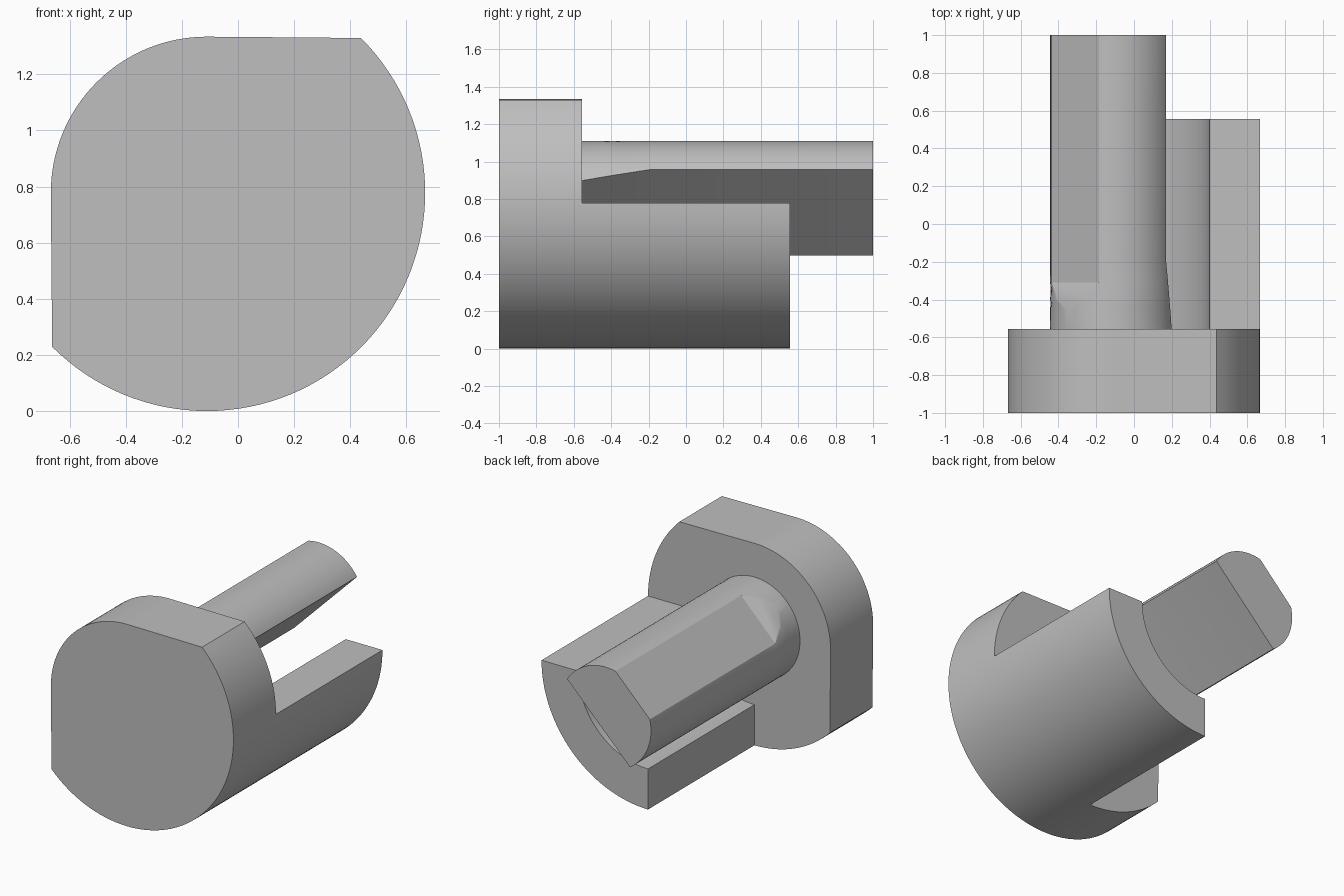
import bpy, bmesh
from math import sin, cos, acos, radians, pi

cube = bpy.data.objects.get("Cube")
if cube:
    bpy.data.objects.remove(cube)

CX, CZ = -0.111, 0.778           # common axis of every round surface
R_BODY, R_CORNER, R_CHANNEL, R_SHAFT = 0.778, 0.556, 0.51, 0.333
Y_FRONT, Y_HEAD, Y_SLEEVE, Y_BACK = -1, -0.556, 0.555, 1

grey = bpy.data.materials.new("plain grey")
grey.use_nodes = True
COLOUR = (0.52, 0.52, 0.52, 1)
grey.diffuse_color = COLOUR
grey.node_tree.nodes["Principled BSDF"].inputs["Base Color"].default_value = COLOUR


def arc(r, start, end, steps):
    """Points on a circle about the common axis, angles in radians."""
    angles = [start + (end - start) * i / steps for i in range(steps + 1)]
    return [(CX + r * cos(a), CZ + r * sin(a)) for a in angles]


def loft(name, sections):
    """Solid through (y, outline) sections with matching point counts."""
    bm = bmesh.new()
    rings = [[bm.verts.new((x, y, z)) for x, z in pts] for y, pts in sections]
    for a, b in zip(rings, rings[1:]):
        n = len(a)
        for i in range(n):
            j = (i + 1) % n
            bm.faces.new((a[i], a[j], b[j], b[i]))
    bm.faces.new(rings[0])
    bm.faces.new(rings[-1])
    bmesh.ops.recalc_face_normals(bm, faces=bm.faces)
    mesh = bpy.data.meshes.new(name)
    bm.to_mesh(mesh)
    bm.free()
    mesh.materials.append(grey)
    obj = bpy.data.objects.new(name, mesh)
    bpy.context.collection.objects.link(obj)
    return obj


def activate(obj):
    bpy.ops.object.select_all(action='DESELECT')
    obj.select_set(True)
    bpy.context.view_layer.objects.active = obj


def smooth(obj):
    activate(obj)
    bpy.ops.object.shade_smooth_by_angle(angle=radians(20))


# Head outline: large circle, flat top and left side, rounded corner between
top_angle = acos((0.438 - CX) / R_BODY)
left_angle = -pi / 2 - top_angle
outline = (arc(R_BODY, left_angle, -pi / 2, 16)
           + arc(R_BODY, -pi / 2, 0, 32)[1:]
           + arc(R_BODY, 0, top_angle, 16)[1:]
           + arc(R_CORNER, pi / 2, pi, 32))
body = loft("head_and_sleeve", [(Y_FRONT, outline), (Y_SLEEVE, outline)])

# Behind the head, cut away all but a quarter sleeve
waste = ([(-2, -1), (CX, -1)] + arc(R_CHANNEL, -pi / 2, 0, 32)
         + [(2, CZ), (2, 3), (-2, 3)])
cutter = loft("sleeve_cutter", [(Y_HEAD, waste), (2, waste)])
cutter.hide_render = True
cut = body.modifiers.new("sleeve cut", 'BOOLEAN')
cut.operation = 'DIFFERENCE'
cut.solver = 'EXACT'
cut.object = cutter
activate(body)
bpy.ops.object.modifier_apply(modifier=cut.name)
bpy.data.objects.remove(cutter)
smooth(body)


def shaft_outline(low, high):
    """Round bar with two diagonal flats at the given distances from the axis."""
    a, b = acos(low / R_SHAFT), acos(high / R_SHAFT)
    low_dir, high_dir = -pi / 4, 3 * pi / 4
    return (arc(R_SHAFT, low_dir + a, high_dir - b, 24)
            + arc(R_SHAFT, high_dir + b, low_dir + 2 * pi - a, 24))


# Shaft: the lower flat ramps up, the upper flat runs out near the head
stations = [(Y_HEAD - 0.01, 0.136, 0.3325), (-0.45, 0.116, 0.3325),
            (-0.40, 0.107, 0.318), (-0.31, 0.092, 0.282),
            (-0.19, 0.071, 0.282), (Y_BACK, 0.071, 0.282)]
shaft = loft("flatted_shaft", [(y, shaft_outline(lo, hi)) for y, lo, hi in stations])
smooth(shaft)
